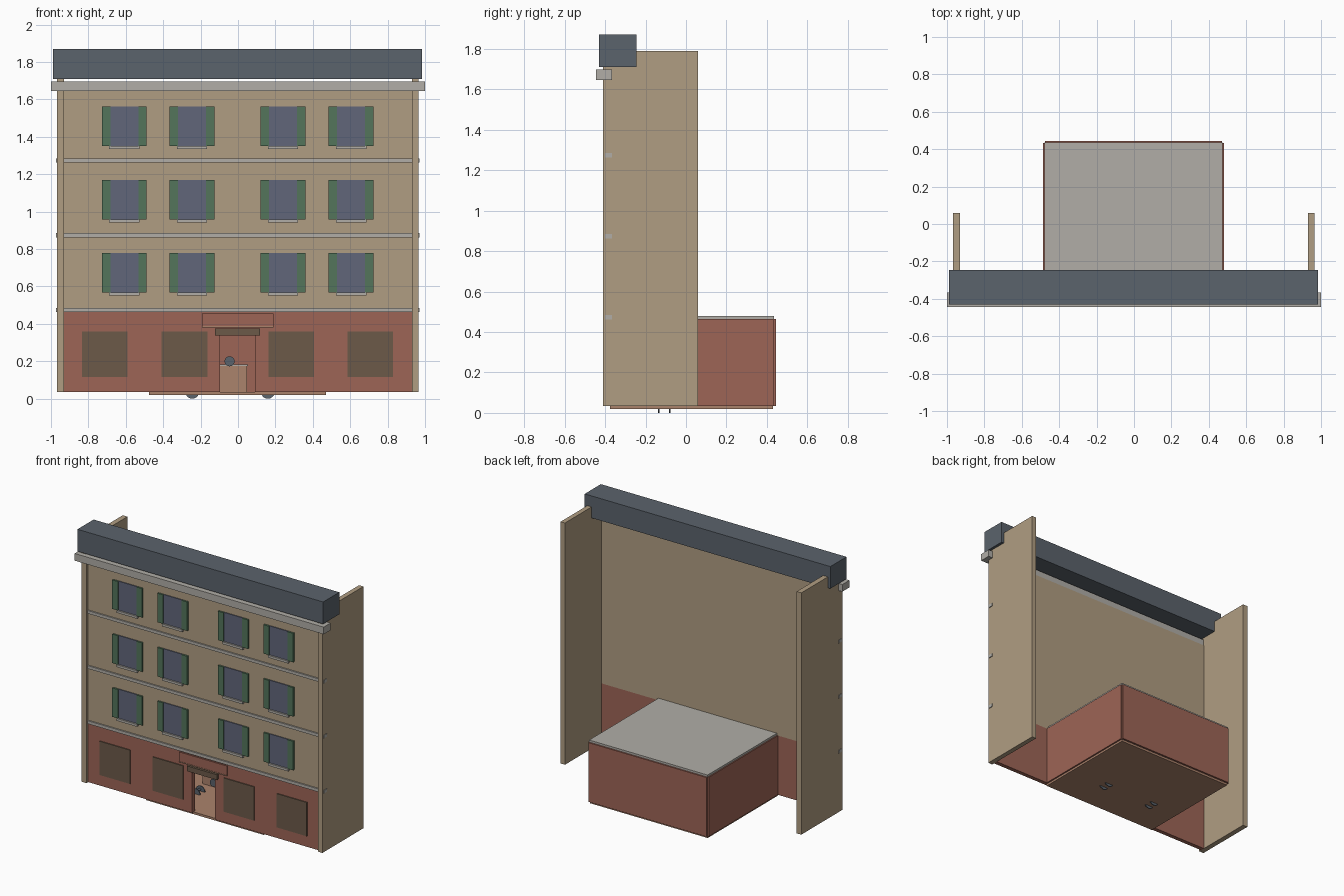
import bpy, math

if "Cube" in bpy.data.objects:
    bpy.data.objects.remove(bpy.data.objects["Cube"])


def mat(name, hexcol):
    def lin(c):
        return c / 12.92 if c <= 0.04045 else ((c + 0.055) / 1.055) ** 2.4
    m = bpy.data.materials.new(name)
    rgb = [lin(int(hexcol[i:i + 2], 16) / 255) for i in (0, 2, 4)]
    m.diffuse_color = (*rgb, 1)
    m.use_nodes = True
    m.node_tree.nodes["Principled BSDF"].inputs["Base Color"].default_value = m.diffuse_color
    return m


TAN = mat("tan plaster", "B09D82")
RED = mat("red brick", "9E6556")
SLATE = mat("slate", "5B636C")
STONE = mat("pale stone", "B1AEA7")
GREEN = mat("shutter green", "53755B")
GLASS = mat("window glass", "61667A")
BROWN = mat("dark brown", "6C5A49")
PEACH = mat("peach wood", "AB836C")


def box(name, x, y, z, m):
    """Box from (min, max) ranges."""
    bpy.ops.mesh.primitive_cube_add(size=1)
    o = bpy.context.object
    o.name = name
    for v in o.data.vertices:
        v.co = [r[0] if c < 0 else r[1] for c, r in zip(v.co, (x, y, z))]
    o.data.materials.append(m)
    return o


def cyl_y(name, x, y, z, r, m):
    """Cylinder lying along y."""
    bpy.ops.mesh.primitive_cylinder_add(
        vertices=20, radius=r, depth=y[1] - y[0],
        location=(x, (y[0] + y[1]) / 2, z), rotation=(math.pi / 2, 0, 0))
    o = bpy.context.object
    o.name = name
    o.data.materials.append(m)
    bpy.ops.object.shade_smooth_by_angle()


F, B = -0.39, -0.36          # facade front and back planes
Z0, Z1 = 0.035, 0.465        # ground floor bottom and top

# Facade: tan upper storeys, brick ground floor with a door opening
box("upper_facade", (-0.93, 0.93), (F, B), (Z1, 1.65), TAN)
box("ground_wall_left", (-0.93, -0.095), (F, B), (Z0, Z1), RED)
box("ground_wall_right", (0.09, 0.93), (F, B), (Z0, Z1), RED)
box("door_lintel", (-0.095, 0.09), (F, B), (0.36, Z1), RED)

# Side walls
for side, x in (("left", (-0.968, -0.93)), ("right", (0.93, 0.965))):
    box("side_wall_" + side, x, (-0.41, 0.06), (Z0, 1.79), TAN)

# Roof beam, cornice and string courses
box("roof", (-0.988, 0.985), (-0.43, -0.245), (1.71, 1.87), SLATE)
box("cornice", (-1, 1), (-0.445, -0.365), (1.645, 1.697), STONE)
for i, z in enumerate((0.463, 0.863, 1.263)):
    box(f"string_course_{i}", (-0.972, 0.97), (-0.4, -0.365), (z, z + 0.022), STONE)

# Upper windows: glass, a pair of shutters and a sill
for r, z in enumerate((0.568, 0.958, 1.352)):
    for c, x in enumerate((-0.608, -0.246, 0.241, 0.605)):
        n = f"{r}_{c}"
        top = z + 0.21
        box("window_glass_" + n, (x - 0.075, x + 0.075), (F - 0.006, F + 0.002), (z, top), GLASS)
        for s in (-1, 1):
            xs = sorted((x + s * 0.075, x + s * 0.12))
            box("shutter_" + n, xs, (F - 0.013, F + 0.002), (z, top), GREEN)
        box("sill_" + n, (x - 0.081, x + 0.081), (F - 0.017, F + 0.002), (z - 0.017, z), STONE)

# Ground floor windows
for i, x in enumerate((-0.712, -0.286, 0.284, 0.708)):
    box(f"shop_window_{i}", (x - 0.122, x + 0.122), (F - 0.007, F + 0.002), (0.115, 0.36), BROWN)

# Door canopy and sign board
box("door_canopy", (-0.122, 0.118), (-0.41, F + 0.01), (0.338, 0.376), BROWN)
box("sign_board", (-0.193, 0.19), (-0.4, F + 0.002), (0.388, 0.455), RED)
box("sign_ledge", (-0.193, 0.19), (-0.402, F + 0.002), (0.381, 0.388), PEACH)

# Room behind the door: floor, walls and flat roof
box("room_floor", (-0.475, 0.47), (-0.375, 0.43), (0.02, 0.036), PEACH)
box("room_wall_left", (-0.486, -0.475), (B, 0.432), (Z0, Z1), RED)
box("room_wall_right", (0.47, 0.481), (B, 0.432), (Z0, Z1), RED)
box("room_wall_back", (-0.476, 0.471), (0.432, 0.445), (Z0, Z1), RED)
box("room_roof", (-0.478, 0.473), (B, 0.435), (Z1, 0.48), STONE)

# Counter with a pale top
box("counter", (-0.3, 0.048), (0.02, 0.14), (0.036, 0.175), PEACH)
box("counter_top", (-0.305, 0.053), (0.015, 0.145), (0.175, 0.184), STONE)

# Stools lying on their sides, dipping through the floor
for i, x in enumerate((-0.245, 0.16)):
    for y in (-0.135, -0.08):
        cyl_y(f"stool_disc_{i}", x, (y - 0.003, y + 0.003), 0.037, 0.037, SLATE)
    cyl_y(f"stool_pole_{i}", x, (-0.135, -0.08), 0.05, 0.008, SLATE)

# Small lamp above the counter
cyl_y("lamp_shade", -0.045, (-0.22, -0.2), 0.2, 0.027, SLATE)
cyl_y("lamp_arm", -0.045, (-0.2, 0.05), 0.2, 0.006, SLATE)
